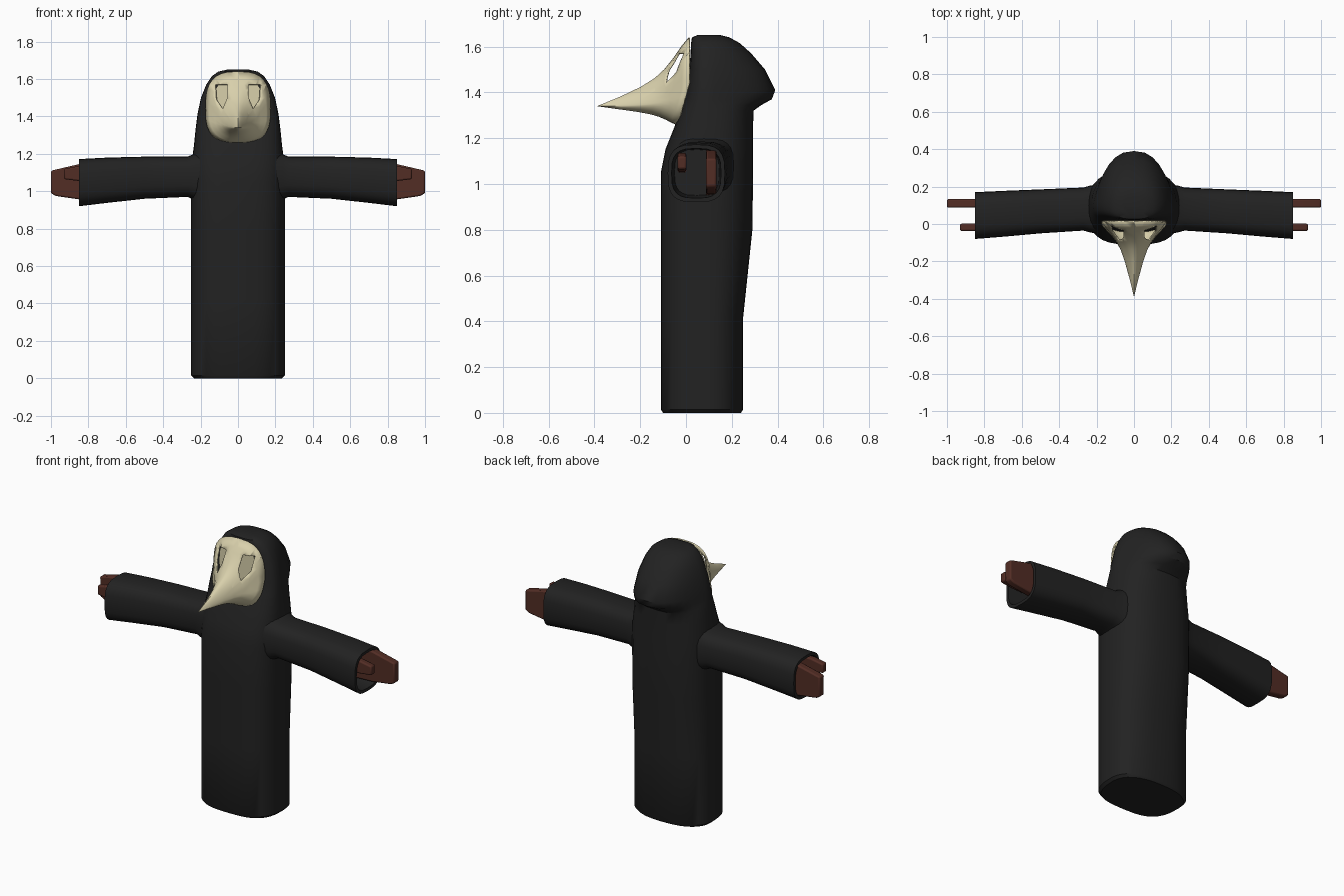
import bpy, bmesh, math
from mathutils import Vector

old = bpy.data.objects.get("Cube")
if old:
    bpy.data.objects.remove(old, do_unlink=True)


def material(name, rgb):
    m = bpy.data.materials.new(name)
    m.use_nodes = True
    m.diffuse_color = (*rgb, 1)
    bsdf = m.node_tree.nodes["Principled BSDF"]
    bsdf.inputs["Base Color"].default_value = (*rgb, 1)
    bsdf.inputs["Roughness"].default_value = 0.8
    return m


BLACK = material("black cloth", (0.016, 0.016, 0.016))
CREAM = material("bone cream", (0.69, 0.63, 0.41))
BROWN = material("brown leather", (0.085, 0.026, 0.018))


def power(v, e):
    return math.copysign(abs(v) ** e, v)


def angles(n):
    return [2 * math.pi * i / n for i in range(n)]


def loft(rings, cap_start=True, cap_end=True):
    """Skin a list of equal-length rings into a bmesh."""
    bm = bmesh.new()
    rows = [[bm.verts.new(p) for p in ring] for ring in rings]
    n = len(rows[0])
    for a, b in zip(rows, rows[1:]):
        for i in range(n):
            j = (i + 1) % n
            bm.faces.new((a[i], a[j], b[j], b[i]))
    if cap_start:
        bm.faces.new(rows[0][::-1])
    if cap_end:
        bm.faces.new(rows[-1])
    bmesh.ops.remove_doubles(bm, verts=bm.verts, dist=0.0005)
    bmesh.ops.recalc_face_normals(bm, faces=bm.faces)
    return bm


def finish(name, bm, mat, angle=35, bevel=0, thickness=0):
    mesh = bpy.data.meshes.new(name)
    bm.to_mesh(mesh)
    bm.free()
    mesh.materials.append(mat)
    ob = bpy.data.objects.new(name, mesh)
    bpy.context.collection.objects.link(ob)
    if thickness:
        mod = ob.modifiers.new("thickness", 'SOLIDIFY')
        mod.thickness, mod.offset = thickness, 0
    if bevel:
        mod = ob.modifiers.new("bevel", 'BEVEL')
        mod.width, mod.segments = bevel, 2
    bpy.ops.object.select_all(action='DESELECT')
    ob.select_set(True)
    bpy.context.view_layer.objects.active = ob
    bpy.ops.object.shade_smooth_by_angle(angle=math.radians(angle))
    return ob


# Robe and hood: height, half width, front y, back y, back pointedness
ROBE = [
    (0, .235, -.10, .24, .9), (.015, .25, -.11, .25, .9), (.42, .25, -.11, .25, .9),
    (.8, .25, -.11, .29, .9), (1.05, .25, -.11, .293, .9), (1.15, .248, -.09, .293, .9),
    (1.25, .235, -.05, .293, .9), (1.32, .228, -.025, .295, .95), (1.345, .225, -.015, .33, 1.3),
    (1.37, .222, -.005, .375, 1.6), (1.41, .217, .003, .39, 1.6), (1.5, .198, .015, .345, 1.4),
    (1.57, .17, .02, .285, 1.2), (1.615, .14, .022, .235, 1), (1.64, .105, .026, .19, .9),
    (1.65, .06, .05, .15, .9),
]
rings = []
for z, w, front, back, point in ROBE:
    mid = .1
    ring = []
    for t in angles(32):
        c, s = math.cos(t), math.sin(t)
        if s > 0:
            ring.append((w * power(c, .8), mid + (back - mid) * s ** point, z))
        else:
            ring.append((w * power(c, .65), mid + (front - mid) * abs(s) ** .7, z))
    rings.append(ring)
finish("hooded_robe", loft(rings), BLACK, 40)

# Sleeves: x, front y, back y, bottom z, top z, ending in a hollow cuff
SLEEVE = [
    (.15, -.06, .22, .94, 1.22), (.235, -.045, .205, .955, 1.2), (.27, -.035, .195, .97, 1.185),
    (.5, -.05, .185, .96, 1.185), (.7, -.068, .177, .938, 1.18), (.85, -.08, .17, .92, 1.172),
    (.85, -.063, .153, .938, 1.155), (.68, -.05, .145, .95, 1.15),
]
for side, label in ((1, "left"), (-1, "right")):
    rings = []
    for x, y0, y1, z0, z1 in SLEEVE:
        rings.append([(side * x,
                       (y0 + y1) / 2 + (y1 - y0) / 2 * power(math.cos(t), .65),
                       (z0 + z1) / 2 + (z1 - z0) / 2 * power(math.sin(t), .65))
                      for t in angles(24)])
    finish(label + "_sleeve", loft(rings), BLACK, 40)

    # Gloved hand: flat finger block and a shorter thumb
    for part, y0, y1, outline in (
        ("fingers", .087, .133, [(.67, .95), (.85, .957), (.975, .975), (1, .99), (1, 1.11), (.85, 1.145), (.67, 1.15)]),
        ("thumb", -.037, .002, [(.67, 1.05), (.85, 1.055), (.93, 1.065), (.93, 1.12), (.85, 1.135), (.67, 1.135)]),
    ):
        bm = loft([[(side * x, y, z) for x, z in outline] for y in (y0, y1)])
        finish(label + "_" + part, bm, BROWN, 30, bevel=.008)

# Beaked mask: rings shrinking from the face outline to the beak tip
TIP_Z = 1.34
BEAK = [(1, 0), (.87, -.03), (.7, -.062), (.53, -.1), (.4, -.14), (.27, -.2), (.13, -.285), (0, -.385)]
rings = []
for s, y in BEAK:
    top, bottom, mid = TIP_Z + .298 * s, TIP_Z - .08 * s, TIP_Z + .11 * s * s - .01 * s
    e = 1.5 - .8 * s
    ring = []
    for t in angles(32):
        up = power(math.sin(t), e)
        z = mid + up * (top - mid if up > 0 else mid - bottom)
        edge = .015 if up > 0 else .015 + .05 * up
        ring.append((.172 * s * power(math.cos(t), e), y + s * edge, z))
    rings.append(ring)
mask = loft(rings, False, False)

# Eye openings: score the mask along each eye edge, then remove the inside
EYE = [(.055, 1.57), (.12, 1.57), (.115, 1.49), (.08, 1.44), (.055, 1.5)]
for side in (1, -1):
    planes = []
    for (x0, z0), (x1, z1) in zip(EYE, EYE[1:] + EYE[:1]):
        planes.append((Vector((side * x0, 0, z0)), Vector((side * (z1 - z0), 0, x0 - x1))))
    for co, no in planes:
        near = []
        for f in mask.faces:
            c = f.calc_center_median()
            if c.x * side > 0 and c.z > 1.4:
                near.append(f)
        geom = near + list({e for f in near for e in f.edges}) + list({v for f in near for v in f.verts})
        bmesh.ops.bisect_plane(mask, geom=geom, dist=1e-5, plane_co=co, plane_no=no)
    hole = []
    for f in mask.faces:
        c = f.calc_center_median()
        signs = [(c - co).dot(no) for co, no in planes]
        if all(d > 0 for d in signs) or all(d < 0 for d in signs):
            hole.append(f)
    bmesh.ops.delete(mask, geom=hole, context='FACES')
finish("beaked_mask", mask, CREAM, 30, thickness=.008)

# Inner face plate seen through the eye openings
plate = [[(.125 * power(math.cos(t), .6), y, 1.48 + .12 * power(math.sin(t), .6)) for t in angles(16)]
         for y in (-.006, .002)]
finish("inner_face_plate", loft(plate), CREAM, 30)
